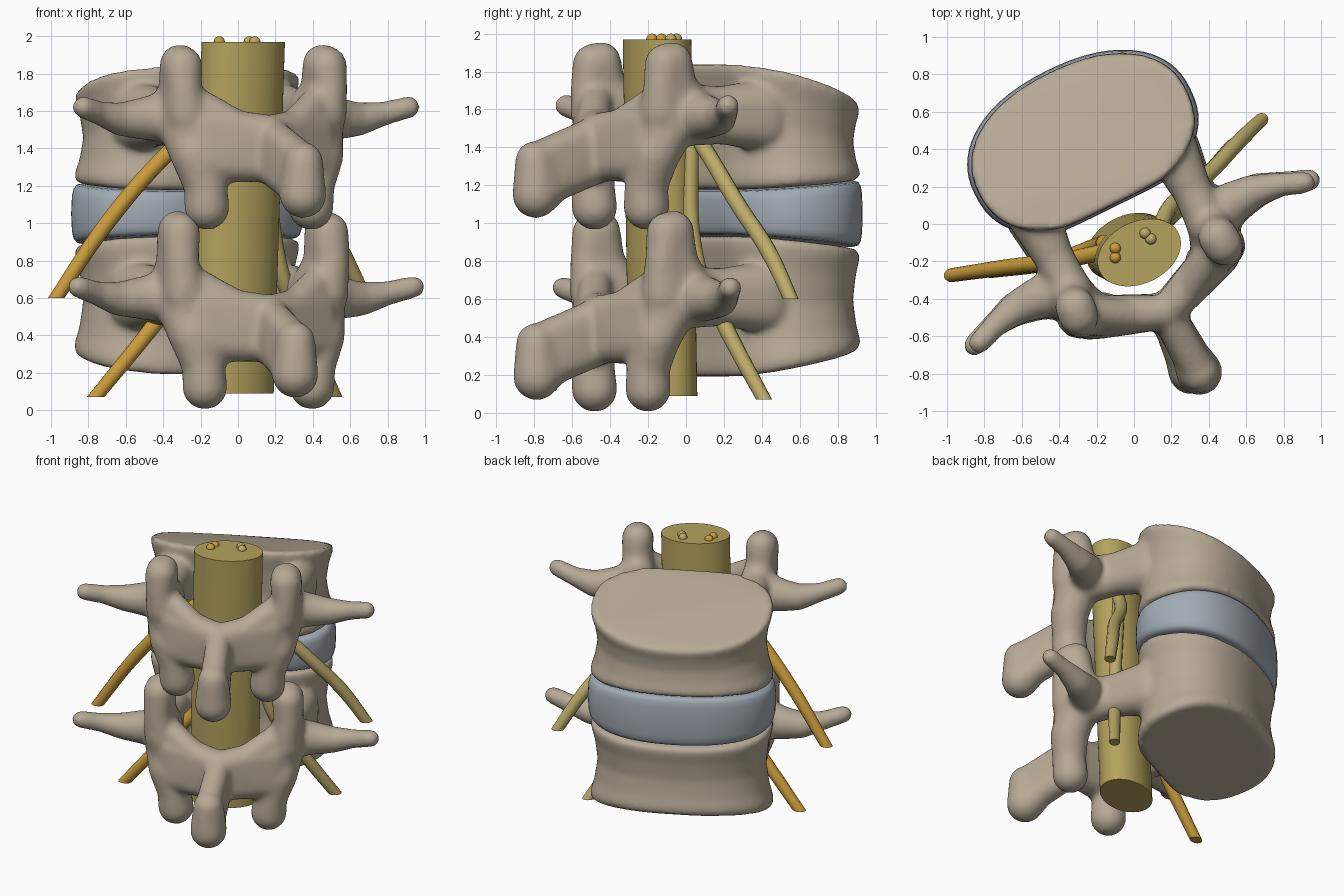
import bpy, bmesh, math
from mathutils import Vector

if "Cube" in bpy.data.objects:
    bpy.data.objects.remove(bpy.data.objects["Cube"])


def material(name, rgb):
    m = bpy.data.materials.new(name)
    m.use_nodes = True
    m.diffuse_color = (*rgb, 1)
    m.node_tree.nodes["Principled BSDF"].inputs["Base Color"].default_value = (*rgb, 1)
    return m


BONE = material("bone beige", (0.47, 0.40, 0.305))
DISC = material("disc grey blue", (0.36, 0.41, 0.46))
CORD = material("cord olive", (0.46, 0.365, 0.11))
LEFT_NERVE = material("nerve straw", (0.51, 0.41, 0.14))
RIGHT_NERVE = material("nerve amber", (0.60, 0.335, 0.045))

# The whole spine is turned about z: u runs sideways, v from spine tip to body
TURN = math.radians(26.2)
C, S = math.cos(TURN), math.sin(TURN)


def place(u, v, z):
    return Vector((0.05 + C * u - S * v, -0.22 + S * u + C * v, z))


def finish(bm, name, mat):
    bmesh.ops.recalc_face_normals(bm, faces=bm.faces)
    me = bpy.data.meshes.new(name)
    bm.to_mesh(me)
    bm.free()
    me.materials.append(mat)
    ob = bpy.data.objects.new(name, me)
    bpy.context.collection.objects.link(ob)
    return ob


def select(ob):
    bpy.ops.object.select_all(action='DESELECT')
    ob.select_set(True)
    bpy.context.view_layer.objects.active = ob


def loft(bm, rings):
    """Skin a list of point rings and cap both ends."""
    loops = [[bm.verts.new(p) for p in r] for r in rings]
    for a, b in zip(loops, loops[1:]):
        for i in range(len(a)):
            j = (i + 1) % len(a)
            bm.faces.new((a[i], a[j], b[j], b[i]))
    bm.faces.new(loops[0][::-1])
    bm.faces.new(loops[-1])


def spow(x, p):
    return math.copysign(abs(x) ** p, x)


def body_rings(bottom, top, levels, dome=0, n=72):
    """Rounded oval slab; bottom and top are (rear, front) heights."""
    rings = []
    for t, s in levels:
        ring = []
        for i in range(n):
            a = 2 * math.pi * i / n
            u = 0.625 * s * spow(math.cos(a), 0.9)
            dv = spow(math.sin(a), 0.9)
            if dv < 0:
                dv = -abs(dv) ** 0.9 + 0.07 * max(0, 1 - (u / 0.3) ** 2)
            v = 0.74 + 0.41 * s * dv
            k = (v - 0.33) / 0.82
            lo = bottom[0] + (bottom[1] - bottom[0]) * k
            hi = top[0] + (top[1] - top[0]) * k + dome * 4 * k * (1 - k)
            ring.append(place(u, v, lo + (hi - lo) * t))
        rings.append(ring)
    return rings


tmp = bmesh.new()
bmesh.ops.create_icosphere(tmp, subdivisions=3, radius=1)
BALL = [v.co.copy() for v in tmp.verts]
tmp.free()


def hull(bm, balls):
    """Convex skin around a group of (centre, radius) balls."""
    verts = [bm.verts.new(c + d * r) for c, r in balls for d in BALL]
    res = bmesh.ops.convex_hull(bm, input=verts)
    spare = {g for g in res["geom_interior"] + res["geom_unused"]
             if isinstance(g, bmesh.types.BMVert)}
    bmesh.ops.delete(bm, geom=list(spare), context='VERTS')


def vertebra(name, bottom, top, dome, drop, wide, deep, lift, tip):
    bm = bmesh.new()
    # drum-shaped body with a waist
    loft(bm, body_rings(bottom, top, [
        (0, 0.95), (0.03, 0.995), (0.1, 1.0), (0.25, 0.955), (0.5, 0.92),
        (0.75, 0.95), (0.92, 0.995), (0.98, 0.995), (1, 0.97)], dome))

    def ball(u, v, z, r):
        return place(u * wide, v * deep if v < 0.3 else v, z - drop), r

    def chain(*pts):
        for a, b in zip(pts, pts[1:]):
            hull(bm, [ball(*a), ball(*b)])

    for s in (-1, 1):
        # pedicle, flaring into the body
        for v0, v1, r0, r1 in ((0.02, 0.25, 0.115, 0.105), (0.25, 0.5, 0.105, 0.14)):
            hull(bm, [ball(s * 0.41, v, z, r) for v, r in ((v0, r0), (v1, r1))
                      for z in (1.52, 1.62)])
        # superior joint process, a plate with a rounded head
        neck = [ball(s * 0.425, -0.01, 1.72 + lift / 2, 0.1),
                ball(s * 0.435, -0.115, 1.72 + lift / 2, 0.095)]
        hull(bm, neck + [ball(s * 0.41, 0.06, 1.62, 0.12), ball(s * 0.41, -0.1, 1.58, 0.12)])
        hull(bm, neck + [ball(s * 0.425, -0.045, 1.85 + lift, 0.108),
                         ball(s * 0.43, -0.09, 1.84 + lift, 0.108)])
        # web from the superior process down to the lamina
        hull(bm, [ball(s * 0.39, -0.09, 1.66, 0.09), ball(s * 0.4, -0.1, 1.5, 0.11),
                  ball(s * 0.15, -0.23, 1.51, 0.085)])
        # pars and inferior joint process
        chain((s * 0.41, -0.02, 1.56, 0.135), (s * 0.37, -0.12, 1.36, 0.13),
              (s * 0.32, -0.145, 1.2, 0.115), (s * 0.31, -0.14, 1.085, 0.122))
        # transverse process
        chain((s * 0.43, 0.06, 1.57, 0.14), (s * 0.57, 0.09, 1.56, 0.115),
              (s * 0.7, 0.095, 1.555, 0.092), (s * 0.84, 0.065, 1.585, 0.066),
              (s * 0.97, 0.015, 1.62, 0.06))
        # lamina
        hull(bm, [ball(s * 0.33, -0.14, 1.52, 0.11), ball(s * 0.33, -0.15, 1.33, 0.115),
                  ball(0, -0.28, 1.49, 0.09), ball(0, -0.28, 1.31, 0.09)])
    # spinous process, a blade swelling to the tip
    hull(bm, [ball(0, -0.27, 1.49, 0.085), ball(0, -0.27, 1.3, 0.09),
              ball(tip, -0.63, 1.345, 0.09), ball(tip, -0.58, 1.2, 0.105)])
    hull(bm, [ball(tip, -0.65, 1.33, 0.105), ball(tip, -0.645, 1.15, 0.125),
              ball(tip, -0.52, 1.22, 0.095)])

    ob = finish(bm, name, BONE)
    mod = ob.modifiers.new("merge", 'REMESH')
    mod.mode = 'VOXEL'
    mod.voxel_size = 0.018
    mod.use_smooth_shade = True
    soft = ob.modifiers.new("soften", 'SMOOTH')
    soft.factor = 0.5
    soft.iterations = 12
    select(ob)
    bpy.ops.object.convert(target='MESH')


vertebra("upper_vertebra", (1.17, 1.235), (1.85, 1.585), 0.03, 0, 1, 1, 0, 0.015)
vertebra("lower_vertebra", (0.175, 0.35), (0.94, 0.85), 0, 0.96, 1.03, 0.965, 0.07, -0.02)

# cushion between the two bodies
bm = bmesh.new()
loft(bm, body_rings((0.945, 0.87), (1.165, 1.23), [
    (0, 0.93), (0.02, 0.98), (0.08, 1.005), (0.2, 1.02), (0.5, 1.027),
    (0.8, 1.02), (0.92, 1.005), (0.98, 0.98), (1, 0.93)]))
select(finish(bm, "disc", DISC))
bpy.ops.object.shade_smooth_by_angle(angle=math.radians(50))

# oval cord sheath, leaning slightly
bm = bmesh.new()
loft(bm, [[place(u + 0.235 * math.cos(a), v + 0.165 * math.sin(a), z)
           for a in (2 * math.pi * i / 64 for i in range(64))]
          for u, v, z in ((-0.03, 0.125, 0.09), (0.01, 0.07, 1.97))])
select(finish(bm, "cord", CORD))
bpy.ops.object.shade_smooth_by_angle(angle=math.radians(40))


def nerve(name, mat, cut, pts):
    """Tube along a path, trimmed level at height cut."""
    cu = bpy.data.curves.new(name, 'CURVE')
    cu.dimensions = '3D'
    cu.bevel_depth = 0.043
    cu.bevel_resolution = 4
    sp = cu.splines.new('BEZIER')
    sp.bezier_points.add(len(pts) - 1)
    for bp, p in zip(sp.bezier_points, pts):
        bp.co = p
        bp.handle_left_type = bp.handle_right_type = 'AUTO'
    sp.bezier_points[-1].radius = 0.85
    cu.materials.append(mat)
    ob = bpy.data.objects.new(name, cu)
    bpy.context.collection.objects.link(ob)
    select(ob)
    bpy.ops.object.convert(target='MESH')
    ob = bpy.context.object
    bm = bmesh.new()
    bm.from_mesh(ob.data)
    bmesh.ops.bisect_plane(bm, geom=bm.verts[:] + bm.edges[:] + bm.faces[:],
                           plane_co=(0, 0, cut), plane_no=(0, 0, 1), clear_inner=True)
    bmesh.ops.holes_fill(bm, edges=[e for e in bm.edges if e.is_boundary], sides=0)
    bmesh.ops.recalc_face_normals(bm, faces=bm.faces)
    bm.to_mesh(ob.data)
    bm.free()
    bpy.ops.object.shade_smooth_by_angle(angle=math.radians(40))


# nerve roots leaving the canal on each side
nerve("upper_right_nerve", RIGHT_NERVE, 0.6, [
    (-0.12, -0.14, 1.6), (-0.36, -0.19, 1.39), (-0.67, -0.23, 1.04), (-1.02, -0.28, 0.53)])
nerve("lower_right_nerve", RIGHT_NERVE, 0.07, [
    (-0.16, -0.1, 1.5), (-0.21, -0.12, 0.78), (-0.43, -0.2, 0.48), (-0.82, -0.26, 0.0)])
nerve("upper_left_nerve", LEFT_NERVE, 0.6, [
    (0.13, -0.04, 1.6), (0.2, 0.1, 1.39), (0.41, 0.28, 1.09), (0.55, 0.43, 0.86),
    (0.71, 0.585, 0.53)])
nerve("lower_left_nerve", LEFT_NERVE, 0.07, [
    (0.15, 0.02, 1.5), (0.22, 0.06, 0.78), (0.34, 0.2, 0.47), (0.55, 0.45, 0.0)])

# cut rootlets on top of the cord
for i, (x, y, mat) in enumerate(((-0.1, -0.13, RIGHT_NERVE), (-0.1, -0.18, RIGHT_NERVE),
                                 (0.06, -0.05, LEFT_NERVE), (0.09, -0.08, LEFT_NERVE))):
    bm = bmesh.new()
    bmesh.ops.create_uvsphere(bm, u_segments=16, v_segments=10, radius=0.03)
    bmesh.ops.translate(bm, verts=bm.verts, vec=(x, y, 1.97))
    select(finish(bm, f"rootlet_{i + 1}", mat))
    bpy.ops.object.shade_smooth_by_angle(angle=math.radians(60))
